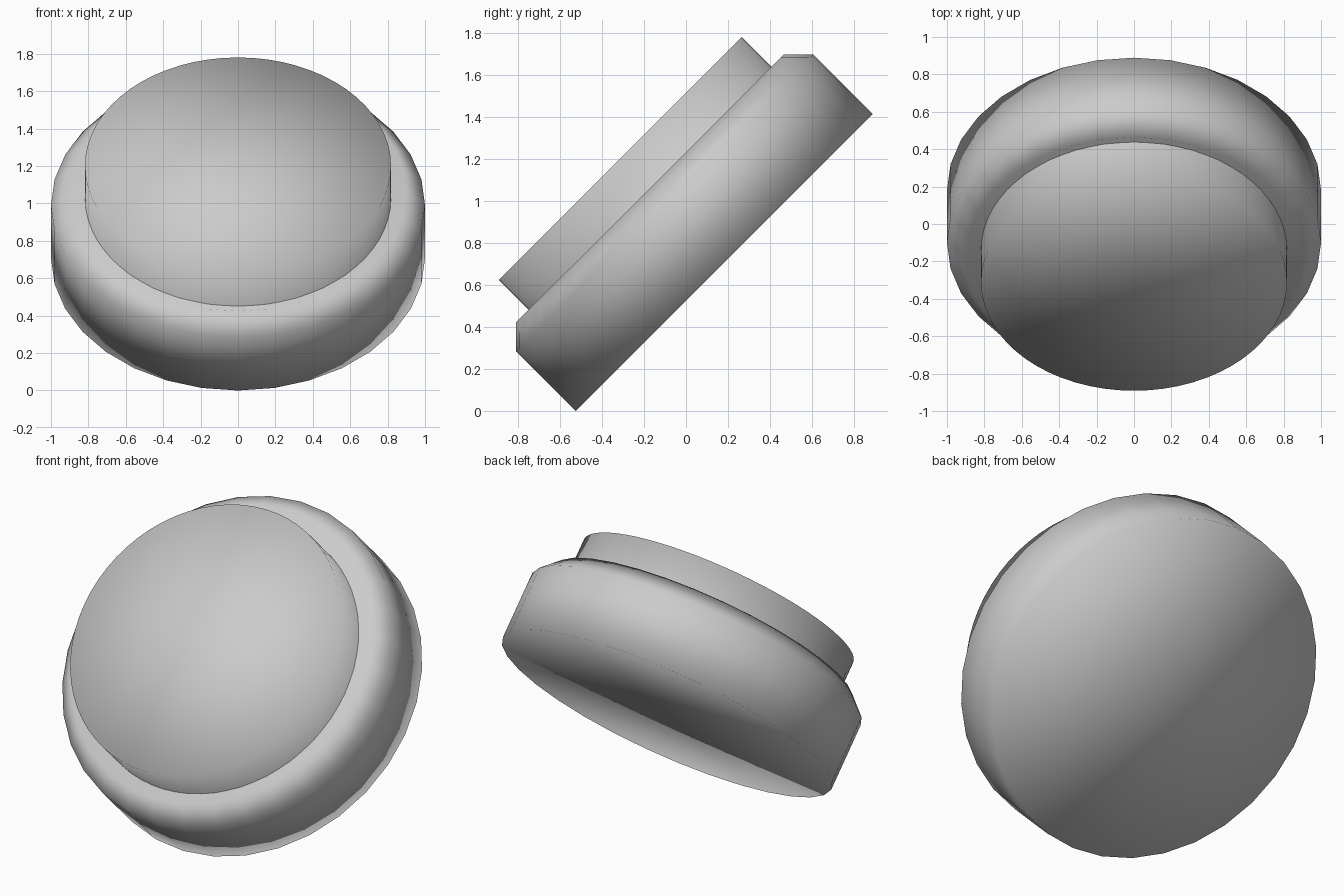
import bpy, bmesh, math

if "Cube" in bpy.data.objects:
    bpy.data.objects.remove(bpy.data.objects["Cube"])

TILT = math.radians(45)
CENTRE = (0, 0.182, 0.707)

grey = bpy.data.materials.new("mid grey")
grey.diffuse_color = (0.6, 0.6, 0.6, 1)
grey.use_nodes = True
grey.node_tree.nodes["Principled BSDF"].inputs["Base Color"].default_value = grey.diffuse_color


def lathe(name, profile, segments):
    """Turn a (radius, height) profile round its axis, then tilt it forward."""
    bm = bmesh.new()
    rings = []
    for r, h in profile:
        if r == 0:
            rings.append([bm.verts.new((0, 0, h))] * segments)
        else:
            rings.append([bm.verts.new((r * math.cos(a), r * math.sin(a), h))
                          for a in (2 * math.pi * i / segments for i in range(segments))])
    for low, high in zip(rings, rings[1:]):
        for i in range(segments):
            j = (i + 1) % segments
            corners = [low[i], low[j], high[j], high[i]]
            # Profiles run from the back outwards, so faces already point out
            bm.faces.new(list(dict.fromkeys(corners)))
    for f in bm.faces:
        f.smooth = True
    mesh = bpy.data.meshes.new(name)
    bm.to_mesh(mesh)
    bm.free()
    mesh.materials.append(grey)
    obj = bpy.data.objects.new(name, mesh)
    obj.location = CENTRE
    obj.rotation_euler = (TILT, 0, 0)
    bpy.context.collection.objects.link(obj)


# Housing: flat back, chamfered front rim, conical recess behind the cap
lathe("button_housing", [(0, 0), (1, 0), (1, 0.4), (0.9, 0.5), (0, 0.01)], 32)

# Raised round cap, slightly dished, seated deep in the housing
lathe("button_cap", [(0.818, 0.01), (0.818, 0.7), (0, 0.65)], 64)
